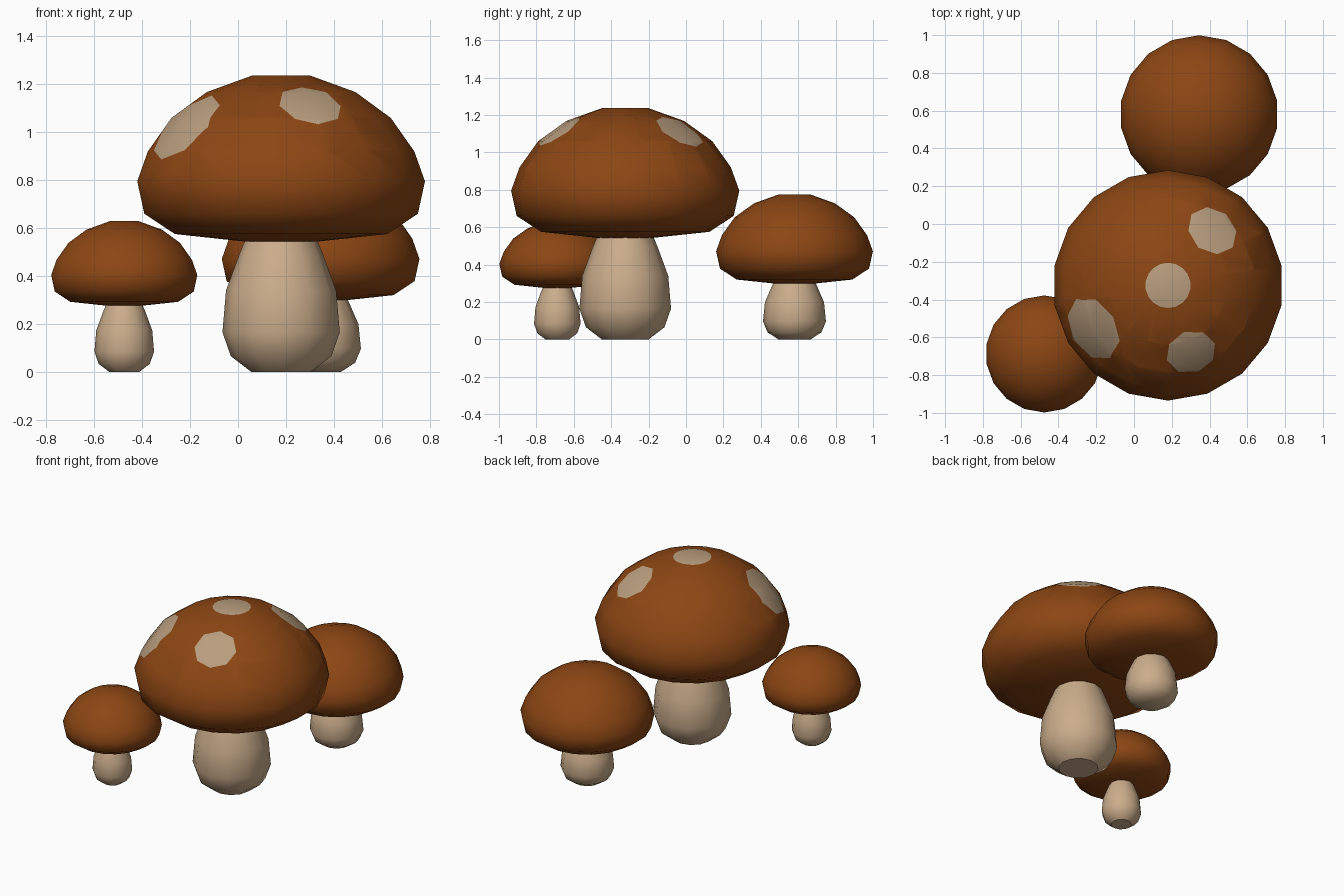
import bpy, bmesh, math
from mathutils import Vector

if "Cube" in bpy.data.objects:
    bpy.data.objects.remove(bpy.data.objects["Cube"])


def material(name, rgb):
    m = bpy.data.materials.new(name)
    m.diffuse_color = (*rgb, 1)
    m.use_nodes = True
    m.node_tree.nodes["Principled BSDF"].inputs["Base Color"].default_value = m.diffuse_color
    return m


BROWN = material("cap brown", (0.262, 0.061, 0.0065))
TAN = material("stem tan", (0.60, 0.42, 0.262))
PALE = material("spot beige", (0.49, 0.342, 0.21))

# Profiles of the large mushroom as (radius, height), from bottom to top
CAP = [(0.12, 0.54), (0.45, 0.575), (0.58, 0.66), (0.61, 0.795),
       (0.565, 0.92), (0.465, 1.06), (0.315, 1.168), (0.12, 1.238)]
STEM = [(0.125, 0), (0.21, 0.065), (0.245, 0.165), (0.23, 0.34),
        (0.175, 0.49), (0.13, 0.60)]


def revolve(profile, sides):
    """Closed turned solid with flat end discs."""
    bm = bmesh.new()
    rings = []
    for r, z in profile:
        rings.append([bm.verts.new((r * math.cos(a), r * math.sin(a), z))
                      for a in (math.pi / 2 + k * math.tau / sides for k in range(sides))])
    for lo, hi in zip(rings, rings[1:]):
        for k in range(sides):
            n = (k + 1) % sides
            bm.faces.new((lo[k], lo[n], hi[n], hi[k]))
    bm.faces.new(rings[0][::-1])
    bm.faces.new(rings[-1])
    return bm


def finish(bm, name, location, mats, angle):
    bmesh.ops.recalc_face_normals(bm, faces=bm.faces)
    mesh = bpy.data.meshes.new(name)
    bm.to_mesh(mesh)
    bm.free()
    ob = bpy.data.objects.new(name, mesh)
    ob.location = location
    for m in mats:
        mesh.materials.append(m)
    bpy.context.collection.objects.link(ob)
    bpy.ops.object.select_all(action='DESELECT')
    ob.select_set(True)
    bpy.context.view_layer.objects.active = ob
    bpy.ops.object.shade_smooth_by_angle(angle=math.radians(angle))
    return ob


def cut_spot(bm, azimuth, radius, height, tilt, size, sides=8):
    """Cut a polygon into the cap surface and colour the faces inside it."""
    az, el = math.radians(azimuth), math.radians(tilt)
    centre = Vector((radius * math.cos(az), radius * math.sin(az), height))
    u = Vector((-math.sin(az), math.cos(az), 0))
    axis = Vector((math.cos(az) * math.cos(el), math.sin(az) * math.cos(el), math.sin(el)))
    v = axis.cross(u)
    apothem = size * math.cos(math.pi / sides)
    dirs = [u * math.cos(a) + v * math.sin(a)
            for a in ((k + 0.5) * math.tau / sides for k in range(sides))]
    for d in dirs:
        near = [f for f in bm.faces
                if (f.calc_center_median() - centre).length < size + 0.14]
        geom = set(near)
        for f in near:
            geom.update(f.edges)
            geom.update(f.verts)
        bmesh.ops.bisect_plane(bm, geom=list(geom), dist=1e-5,
                               plane_co=centre + d * apothem, plane_no=d)
    for f in bm.faces:
        off = f.calc_center_median() - centre
        if off.length < size + 0.05 and all(off.dot(d) < apothem for d in dirs):
            f.material_index = 1


def mushroom(label, x, y, scale, cap_drop=0.0, stem_squash=1.0, spots=()):
    # Stem
    stem = [(r * scale, z * scale * stem_squash) for r, z in STEM]
    finish(revolve(stem, 12), label + "_stem", (x, y, 0), [TAN], 35)
    # Cap
    bm = revolve([(r * scale, z * scale - cap_drop) for r, z in CAP], 18)
    if spots:
        # Crown spot is the flat top disc
        max(bm.faces, key=lambda f: f.calc_center_median().z).material_index = 1
        bm.normal_update()
        for s in spots:
            cut_spot(bm, *s)
    finish(bm, label + "_cap", (x, y, 0), [BROWN, PALE], 50)


# Spots: azimuth, distance from axis, height, tilt, size
mushroom("large_mushroom", 0.18, -0.325, 1.0, spots=[
    (51, 0.38, 1.121, 54, 0.14),
    (-71, 0.38, 1.121, 54, 0.135),
    (210, 0.478, 1.043, 46, 0.18)])
mushroom("small_mushroom", -0.475, -0.688, 0.508)
mushroom("medium_mushroom", 0.345, 0.58, 0.687, cap_drop=0.075, stem_squash=0.85)
